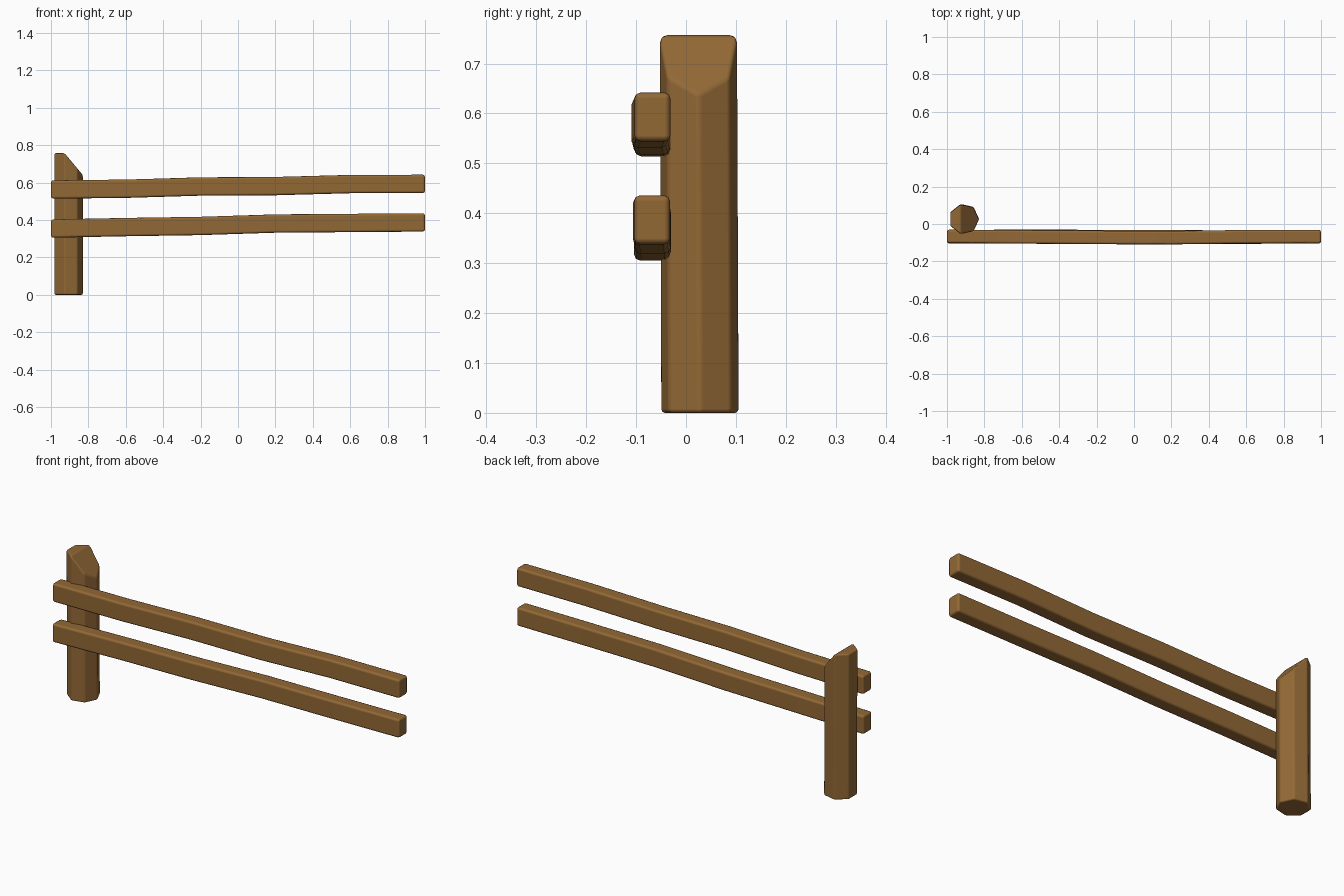
import bpy, bmesh, math

if "Cube" in bpy.data.objects:
    bpy.data.objects.remove(bpy.data.objects["Cube"])

wood = bpy.data.materials.new("brown wood")
wood.diffuse_color = (0.29, 0.14, 0.036, 1)
wood.use_nodes = True
wood.node_tree.nodes["Principled BSDF"].inputs["Base Color"].default_value = wood.diffuse_color


def loft(name, rings, bevel):
    """Skin a list of matching closed rings, cap both ends and soften the edges."""
    bm = bmesh.new()
    loops = [[bm.verts.new(p) for p in ring] for ring in rings]
    n = len(loops[0])
    for a, b in zip(loops, loops[1:]):
        for i in range(n):
            j = (i + 1) % n
            bm.faces.new((a[i], a[j], b[j], b[i]))
    bm.faces.new(loops[0][::-1])
    return bm, loops[-1]


def finish(name, bm, bevel):
    bmesh.ops.recalc_face_normals(bm, faces=bm.faces[:])
    for f in bm.faces:
        f.smooth = True
    mesh = bpy.data.meshes.new(name)
    bm.to_mesh(mesh)
    bm.free()
    mesh.materials.append(wood)
    ob = bpy.data.objects.new(name, mesh)
    bpy.context.collection.objects.link(ob)
    mod = ob.modifiers.new("soft edges", 'BEVEL')
    mod.width = bevel
    mod.segments = 2
    mod.limit_method = 'ANGLE'
    mod.angle_limit = math.radians(30)
    mod.harden_normals = True


# Post: seven-sided log, its top chopped at a slant on the +x side
CX, CY, R, H = -0.909, 0.028, 0.081, 0.757
angles = [math.tau * i / 7 for i in range(7)]
flat_edge = CX + R * math.cos(angles[2])


def post_ring(z, dy):
    ring = []
    for a in angles:
        x, y = CX + R * math.cos(a), CY + dy + R * math.sin(a)
        cut = H - 1.2 * max(0, x - flat_edge) if z == H else z
        ring.append((x, y, cut))
    return ring


bm, top = loft("post", [post_ring(0, 0), post_ring(H, -0.003)], 0.008)
bm.faces.new(top[2:6])                                   # flat top
bm.faces.new((top[0], top[1], top[2], top[5], top[6]))   # slanted chop
finish("post", bm, 0.008)

# Rails: slightly wavy beams, sections evenly spaced along x
rails = {
    "upper_rail": ([0.563, 0.567, 0.579, 0.581, 0.592, 0.593],
                   [-0.066, -0.069, -0.072, -0.073, -0.068, -0.067]),
    "lower_rail": ([0.354, 0.362, 0.368, 0.381, 0.384, 0.387],
                   [-0.068, -0.066, -0.067, -0.069, -0.070, -0.068]),
}
HY, HZ = 0.036, 0.049
for name, (zs, ys) in rails.items():
    rings = []
    for i, (z, y) in enumerate(zip(zs, ys)):
        x = -1 + 0.4 * i
        rings.append([(x, y + sy * HY, z + sz * HZ)
                      for sy, sz in ((-1, -1), (1, -1), (1, 1), (-1, 1))])
    bm, end = loft(name, rings, 0.012)
    bm.faces.new(end)
    finish(name, bm, 0.012)
